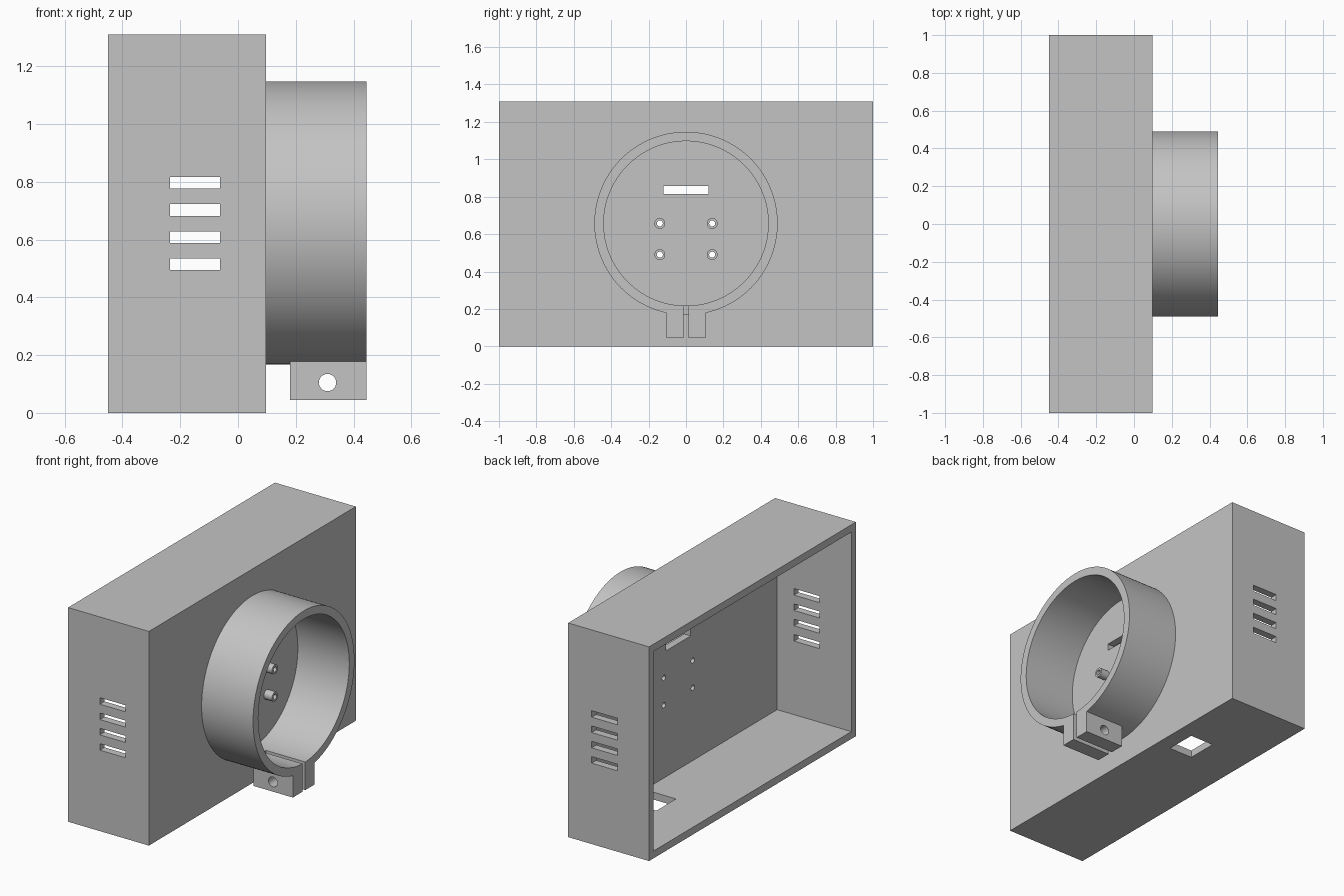
import bpy, bmesh, math
from mathutils import Matrix, Vector

old = bpy.data.objects.get("Cube")
if old:
    bpy.data.objects.remove(old)

grey = bpy.data.materials.new("plain grey")
grey.use_nodes = True
colour = (0.55, 0.55, 0.55, 1)
grey.diffuse_color = colour
grey.node_tree.nodes["Principled BSDF"].inputs["Base Color"].default_value = colour


def box(bm, x, y, z):
    """Add a box spanning the given (low, high) ranges."""
    spans = (x, y, z)
    centre = Vector([(a + b) / 2 for a, b in spans])
    size = [b - a for a, b in spans]
    bmesh.ops.create_cube(bm, size=1, matrix=Matrix.Translation(centre) @ Matrix.Diagonal((*size, 1)))


def rod(bm, axis, span, u, v, radius, sides=32):
    """Add a cylinder along X (u=y, v=z) or along Y (u=x, v=z)."""
    mid, length = (span[0] + span[1]) / 2, span[1] - span[0]
    if axis == "X":
        place, turn = (mid, u, v), Matrix.Rotation(math.pi / 2, 4, "Y")
    else:
        place, turn = (u, mid, v), Matrix.Rotation(math.pi / 2, 4, "X")
    bmesh.ops.create_cone(bm, cap_ends=True, segments=sides, radius1=radius, radius2=radius,
                          depth=length, matrix=Matrix.Translation(place) @ turn)


def make(name, bm):
    mesh = bpy.data.meshes.new(name)
    bm.to_mesh(mesh)
    bm.free()
    mesh.materials.append(grey)
    obj = bpy.data.objects.new(name, mesh)
    bpy.context.collection.objects.link(obj)
    return obj


def combine(obj, tool_bm, operation="DIFFERENCE"):
    """Apply a boolean with a temporary tool."""
    tool = make("cutter", tool_bm)
    tool.hide_render = True
    mod = obj.modifiers.new("boolean", "BOOLEAN")
    mod.operation, mod.object, mod.solver = operation, tool, "EXACT"
    bpy.ops.object.select_all(action="DESELECT")
    bpy.context.view_layer.objects.active = obj
    obj.select_set(True)
    bpy.ops.object.modifier_apply(modifier=mod.name)
    bpy.data.objects.remove(tool)


def smooth(obj):
    bpy.ops.object.select_all(action="DESELECT")
    bpy.context.view_layer.objects.active = obj
    obj.select_set(True)
    bpy.ops.object.shade_smooth_by_angle(angle=math.radians(30))


back, face, end = -0.45, 0.097, 0.445
height, wall = 1.31, 0.045
ring_z, outer, inner = 0.657, 0.49, 0.44
posts = [(y, z) for y in (-0.14, 0.14) for z in (0.49, ring_z)]

# Housing: a box open at the back
bm = bmesh.new()
box(bm, (back, face), (-1, 1), (0, height))
housing = make("housing", bm)
bm = bmesh.new()
box(bm, (back - 0.1, face - wall), (-1 + wall, 1 - wall), (wall, height - wall))
combine(housing, bm)

# Side vents, cable slot, floor opening and screw holes
bm = bmesh.new()
for i in range(4):
    z = 0.495 + i * 0.0937
    for y in (-1, 1):
        box(bm, (-0.235, -0.062), (y - 0.1, y + 0.1), (z, z + 0.04))
box(bm, (0, 0.2), (-0.12, 0.12), (0.815, 0.857))
box(bm, (-0.16, 0), (0.325, 0.515), (-0.1, 0.1))
for y, z in posts:
    rod(bm, "X", (0, 0.2), y, z, 0.016)
combine(housing, bm)
smooth(housing)

# Clamp collar with lugs, split at the bottom
bm = bmesh.new()
rod(bm, "X", (face, end), 0, ring_z, outer, 128)
collar = make("clamp_collar", bm)
bm = bmesh.new()
box(bm, (0.18, end), (-0.105, 0.105), (0.045, 0.2))
combine(collar, bm, "UNION")
bm = bmesh.new()
rod(bm, "X", (0, 0.6), 0, ring_z, inner, 128)
combine(collar, bm)
bm = bmesh.new()
box(bm, (0.18, 0.6), (-0.014, 0.014), (0, 0.3))
combine(collar, bm)
bm = bmesh.new()
rod(bm, "Y", (-0.3, 0.3), 0.31, 0.105, 0.03)
combine(collar, bm)
smooth(collar)

# Hollow screw posts inside the collar
for i, (y, z) in enumerate(posts):
    bm = bmesh.new()
    rod(bm, "X", (face, face + 0.055), y, z, 0.029)
    post = make(f"screw_post_{i + 1}", bm)
    bm = bmesh.new()
    rod(bm, "X", (0, 0.3), y, z, 0.016)
    combine(post, bm)
    smooth(post)
